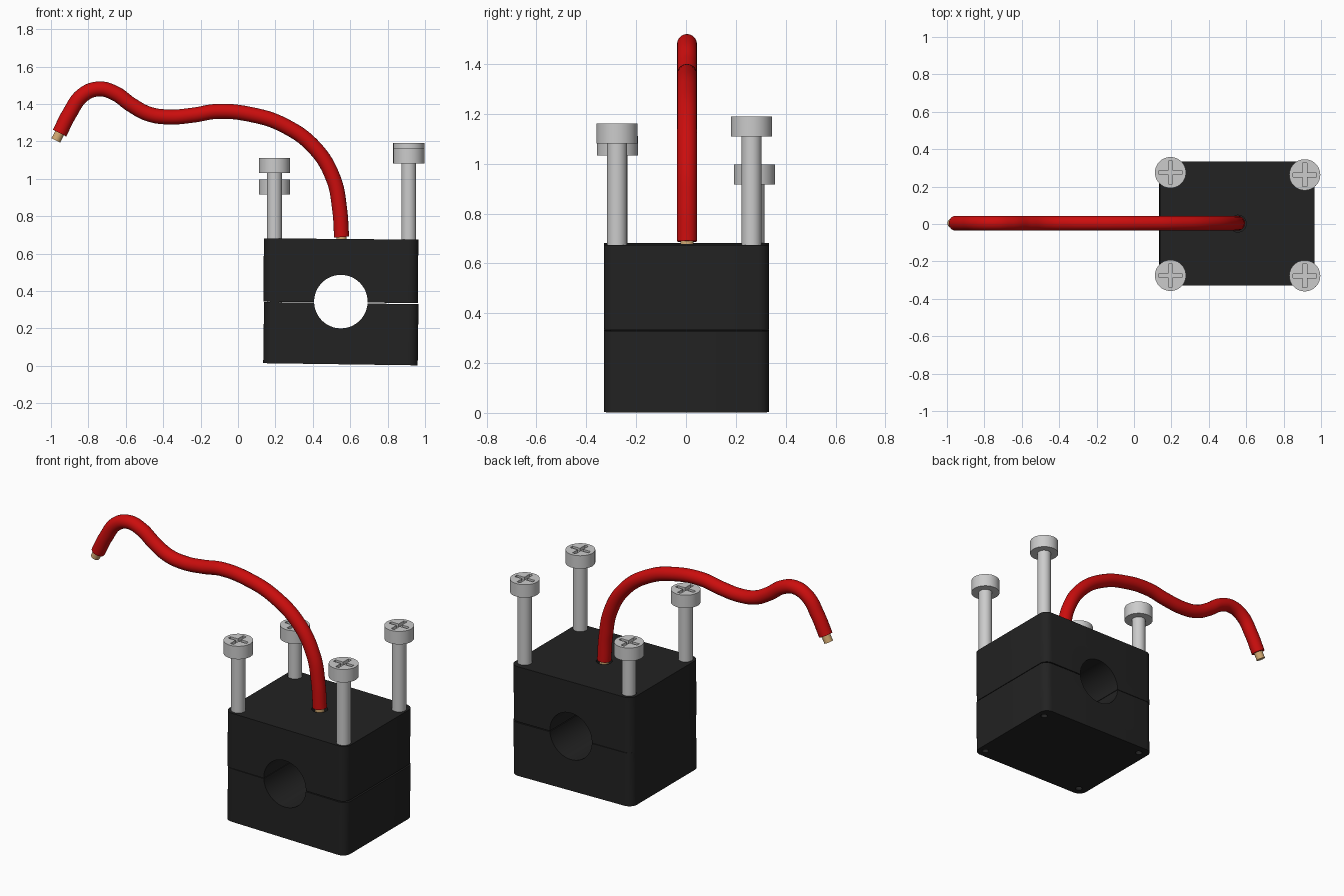
import bpy, bmesh, math
from mathutils import Vector

if "Cube" in bpy.data.objects:
    bpy.data.objects.remove(bpy.data.objects["Cube"])


def material(name, rgb):
    m = bpy.data.materials.new(name)
    m.diffuse_color = (*rgb, 1)
    m.use_nodes = True
    m.node_tree.nodes["Principled BSDF"].inputs["Base Color"].default_value = m.diffuse_color
    return m


BLACK = material("black_plastic", (0.016, 0.016, 0.016))
STEEL = material("light_steel", (0.6, 0.6, 0.6))
RED = material("red_insulation", (0.6, 0.004, 0.004))
COPPER = material("copper_core", (0.65, 0.4, 0.17))


def activate(ob):
    bpy.ops.object.select_all(action='DESELECT')
    ob.select_set(True)
    bpy.context.view_layer.objects.active = ob


def smooth(ob, angle=35):
    activate(ob)
    bpy.ops.object.shade_smooth_by_angle(angle=math.radians(angle))


def cylinder(name, loc, r, depth, mat=None, rot=(0, 0, 0), sides=48):
    bpy.ops.mesh.primitive_cylinder_add(vertices=sides, radius=r, depth=depth,
                                        location=loc, rotation=rot)
    ob = bpy.context.object
    ob.name = name
    if mat:
        ob.data.materials.append(mat)
    return ob


def box(name, loc, size):
    bpy.ops.mesh.primitive_cube_add(size=1, location=loc)
    ob = bpy.context.object
    ob.name = name
    ob.scale = size
    return ob


def cut(ob, cutters):
    for c in cutters:
        activate(ob)
        mod = ob.modifiers.new("cut", 'BOOLEAN')
        mod.operation = 'DIFFERENCE'
        mod.solver = 'EXACT'
        mod.object = c
        bpy.ops.object.modifier_apply(modifier=mod.name)
        bpy.data.objects.remove(c)


CX, CY = 0.55, 0.002
# x, y, top of head
SCREWS = [(0.195, -0.275, 1.112), (0.195, 0.275, 0.997),
          (0.913, -0.277, 1.162), (0.913, 0.263, 1.19)]


# clamp halves: rounded blocks with a shared bore and corner screw holes
def clamp_half(name, z, height, tilt, hole_r):
    bm = bmesh.new()
    bmesh.ops.create_cube(bm, size=1)
    bmesh.ops.scale(bm, vec=(0.826, 0.664, height), verts=bm.verts)
    upright = [e for e in bm.edges
               if abs(e.verts[0].co.z - e.verts[1].co.z) > 0.1]
    bmesh.ops.bevel(bm, geom=upright, offset=0.05, segments=8,
                    affect='EDGES', profile=0.5)
    me = bpy.data.meshes.new(name)
    bm.to_mesh(me)
    bm.free()
    me.materials.append(BLACK)
    ob = bpy.data.objects.new(name, me)
    bpy.context.collection.objects.link(ob)
    ob.location = (CX, CY, z)
    ob.rotation_euler.y = math.radians(tilt)
    bpy.context.view_layer.update()
    cutters = [cylinder("bore_cutter", (CX, 0, 0.343), 0.143, 2,
                        rot=(math.pi / 2, 0, 0), sides=64)]
    cutters += [cylinder("hole_cutter", (x, y, z), hole_r, 1, sides=32)
                for x, y, _ in SCREWS]
    if z > 0.34:
        cutters.append(cylinder("wire_hole_cutter", (0.555, 0.002, 0.6), 0.045, 0.4))
    cut(ob, cutters)
    smooth(ob)


clamp_half("clamp_lower_half", 0.1715, 0.327, 0.8, 0.02)
clamp_half("clamp_upper_half", 0.5085, 0.339, 0.5, 0.0405)

# screws: head with cross recess, long shaft
for i, (x, y, top) in enumerate(SCREWS, 1):
    head = cylinder(f"screw_head_{i}", (x, y, top - 0.04), 0.083, 0.08, STEEL, sides=64)
    cut(head, [box("slot_cutter_a", (x, y, top), (0.124, 0.022, 0.04)),
               box("slot_cutter_b", (x, y, top), (0.022, 0.124, 0.04))])
    smooth(head)
    smooth(cylinder(f"screw_shaft_{i}", (x, y, top - 0.375), 0.04, 0.6, STEEL))


# wire: red insulation swept along the bend, copper showing at both ends
def tube(name, points, r, mat):
    cu = bpy.data.curves.new(name, 'CURVE')
    cu.dimensions = '3D'
    cu.bevel_depth = r
    cu.bevel_resolution = 8
    cu.resolution_u = 10
    cu.use_fill_caps = True
    sp = cu.splines.new('BEZIER')
    sp.bezier_points.add(len(points) - 1)
    for bp, (x, z) in zip(sp.bezier_points, points):
        bp.co = (x, 0.004, z)
        bp.handle_left_type = bp.handle_right_type = 'AUTO'
    cu.materials.append(mat)
    ob = bpy.data.objects.new(name, cu)
    bpy.context.collection.objects.link(ob)
    activate(ob)
    bpy.ops.object.convert(target='MESH')
    smooth(bpy.context.object, 40)


PATH = [(0.554, 0.688), (0.543, 0.84), (0.51, 1.0), (0.41, 1.165), (0.24, 1.288),
        (0.07, 1.343), (-0.11, 1.36), (-0.24, 1.34), (-0.37, 1.33), (-0.48, 1.347),
        (-0.57, 1.395), (-0.66, 1.458), (-0.745, 1.48), (-0.83, 1.447),
        (-0.90, 1.35), (-0.954, 1.244)]
tube("wire_insulation", PATH, 0.04, RED)
tube("wire_core_free_end", [(-0.93, 1.29), (-0.974, 1.205)], 0.026, COPPER)
tube("wire_core_clamp_end", [(0.553, 0.72), (0.555, 0.5)], 0.027, COPPER)
